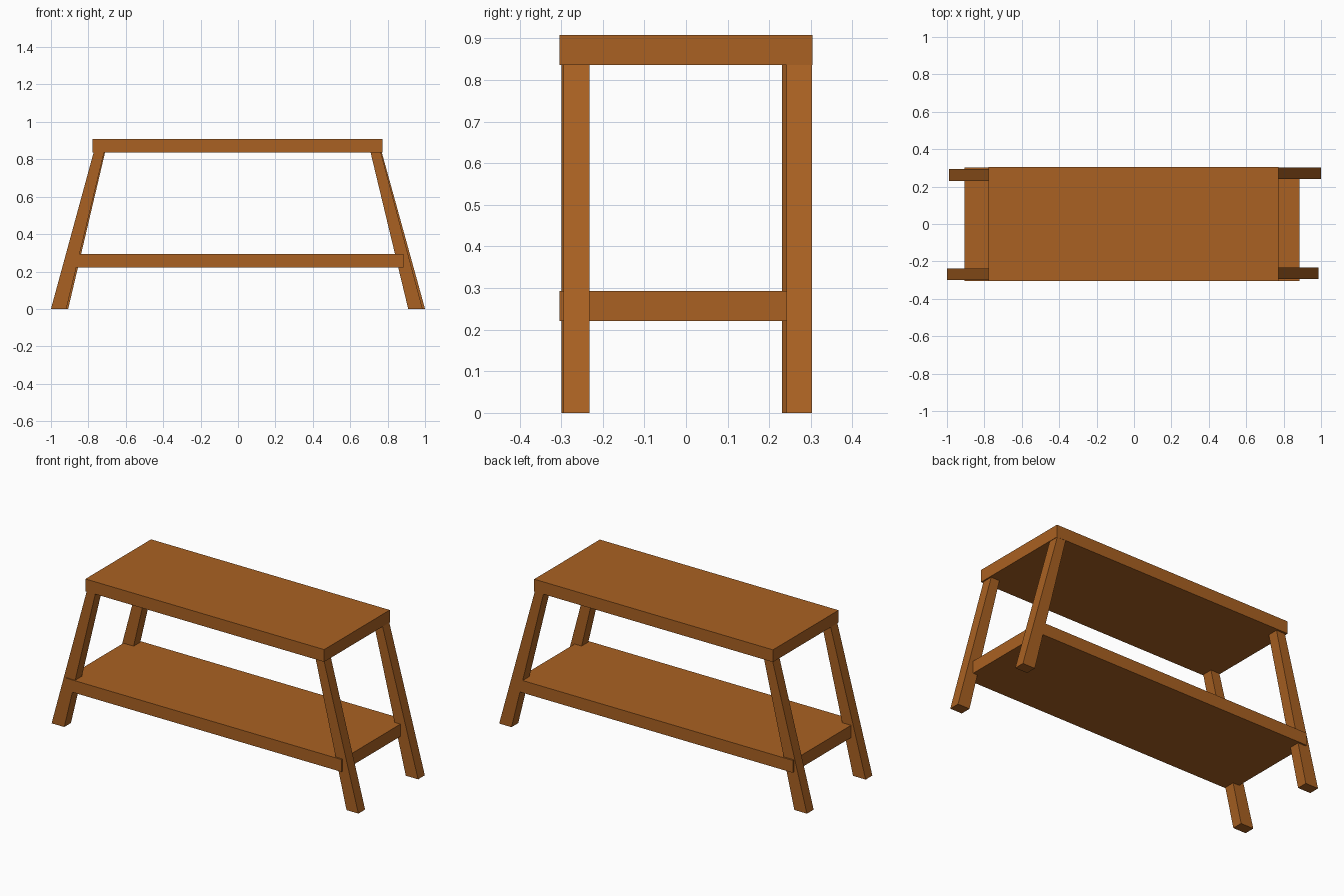
import bpy
import bmesh

if "Cube" in bpy.data.objects:
    bpy.data.objects.remove(bpy.data.objects["Cube"])

wood = bpy.data.materials.new("wood")
wood.diffuse_color = (0.40, 0.12, 0.016, 1)
wood.use_nodes = True
wood.node_tree.nodes["Principled BSDF"].inputs["Base Color"].default_value = wood.diffuse_color


def prism(name, bottom, top, z0, z1):
    """Six-sided solid between two rectangles (x0, x1, y0, y1)."""
    bm = bmesh.new()
    rings = []
    for (x0, x1, y0, y1), z in ((bottom, z0), (top, z1)):
        rings.append([bm.verts.new((x, y, z)) for x, y in
                      ((x0, y0), (x1, y0), (x1, y1), (x0, y1))])
    low, high = rings
    bm.faces.new(low[::-1])
    bm.faces.new(high)
    for i in range(4):
        j = (i + 1) % 4
        bm.faces.new((low[i], low[j], high[j], high[i]))
    mesh = bpy.data.meshes.new(name)
    bm.to_mesh(mesh)
    bm.free()
    mesh.materials.append(wood)
    obj = bpy.data.objects.new(name, mesh)
    bpy.context.collection.objects.link(obj)
    return obj


# Table top and lower shelf
top_rect = (-0.777, 0.772, -0.304, 0.304)
shelf_rect = (-0.905, 0.885, -0.304, 0.303)
prism("table_top", top_rect, top_rect, 0.836, 0.908)
prism("lower_shelf", shelf_rect, shelf_rect, 0.221, 0.293)

# Splayed legs: foot x range, top x range, y range
legs = {
    "front_left_leg": ((-1.0, -0.918), (-0.772, -0.716), (-0.299, -0.237)),
    "back_left_leg": ((-0.99, -0.908), (-0.767, -0.711), (0.231, 0.293)),
    "front_right_leg": ((0.91, 0.987), (0.709, 0.764), (-0.294, -0.232)),
    "back_right_leg": ((0.92, 1.0), (0.713, 0.769), (0.241, 0.303)),
}
for name, (foot, head, y) in legs.items():
    prism(name, foot + y, head + y, 0.0, 0.836)
